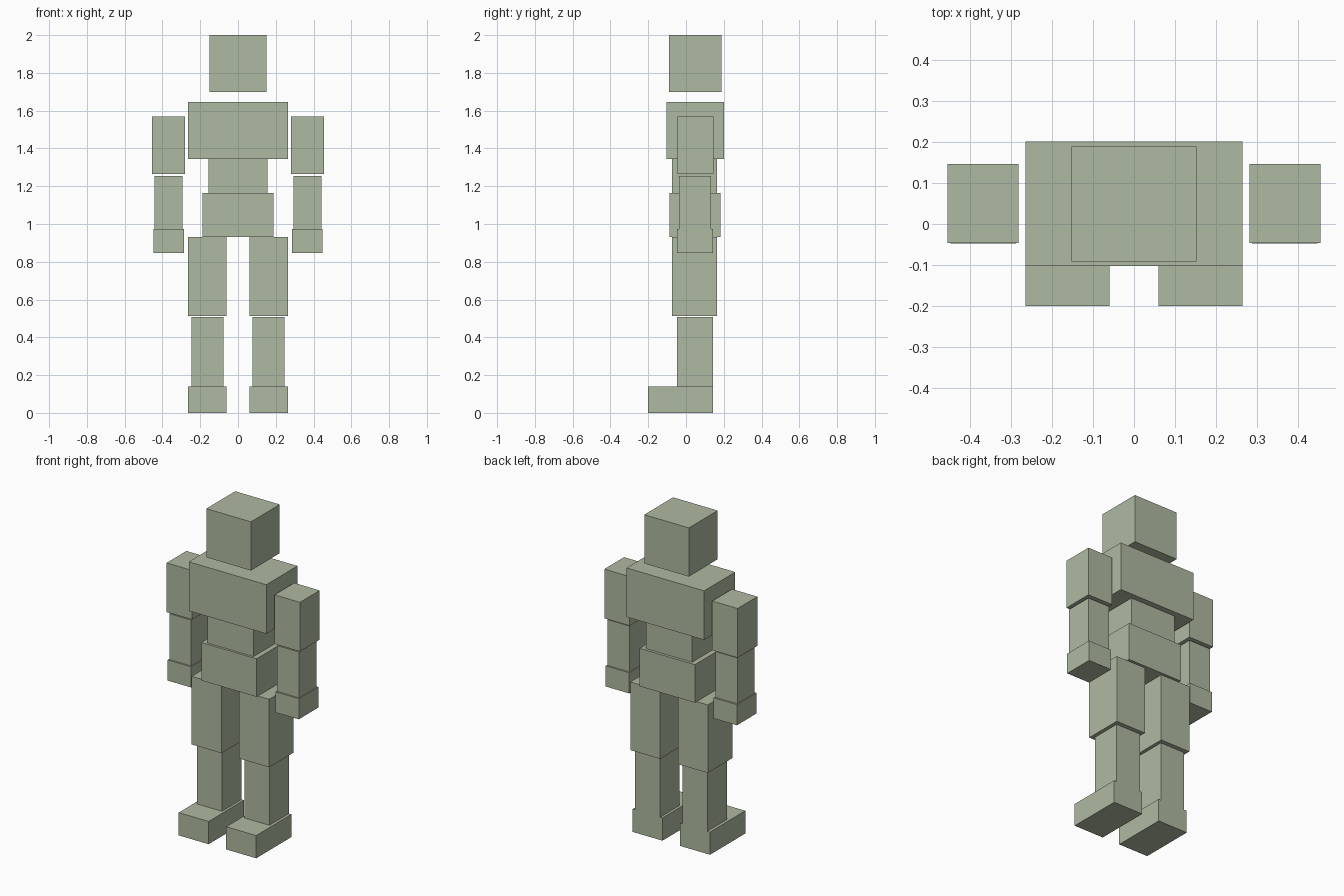
import bpy
from mathutils import Vector

cube = bpy.data.objects.get("Cube")
if cube:
    bpy.data.objects.remove(cube, do_unlink=True)

# Single sage colour for the whole figure
SAGE = (0.43, 0.49, 0.355, 1.0)
sage = bpy.data.materials.new("sage_green")
sage.use_nodes = True
sage.diffuse_color = SAGE
bsdf = next(n for n in sage.node_tree.nodes if n.type == "BSDF_PRINCIPLED")
bsdf.inputs["Base Color"].default_value = SAGE
bsdf.inputs["Roughness"].default_value = 0.8


def block(name, x, y, z):
    """Box spanning the given (min, max) range on each axis."""
    low, high = Vector((x[0], y[0], z[0])), Vector((x[1], y[1], z[1]))
    bpy.ops.mesh.primitive_cube_add(size=1, location=(low + high) / 2)
    obj = bpy.context.object
    obj.name = obj.data.name = name
    size = high - low
    for v in obj.data.vertices:
        v.co = v.co * size
    obj.data.materials.append(sage)


def central(name, half_width, y, z):
    block(name, (-half_width, half_width), y, z)


def paired(name, x, y, z):
    block("left_" + name, x, y, z)
    block("right_" + name, (-x[1], -x[0]), y, z)


# Joint heights shared by touching parts
ANKLE, HIP, WAIST, RIBS, WRIST = 0.14, 0.931, 1.165, 1.345, 0.973

# Head and torso
central("head", 0.152, (-0.091, 0.189), (1.70, 2.0))
central("chest", 0.264, (-0.102, 0.201), (RIBS, 1.647))
central("waist", 0.157, (-0.074, 0.165), (WAIST, RIBS))
central("pelvis", 0.188, (-0.088, 0.182), (HIP, WAIST))

# Arms
paired("upper_arm", (0.281, 0.454), (-0.046, 0.146), (1.265, 1.568))
paired("forearm", (0.293, 0.442), (-0.037, 0.132), (WRIST, 1.255))
paired("hand", (0.287, 0.447), (-0.047, 0.143), (0.846, WRIST))

# Legs
paired("thigh", (0.06, 0.264), (-0.074, 0.165), (0.512, HIP))
paired("shin", (0.076, 0.246), (-0.047, 0.143), (ANKLE, 0.508))
paired("foot", (0.06, 0.264), (-0.20, 0.143), (0.0, ANKLE))
